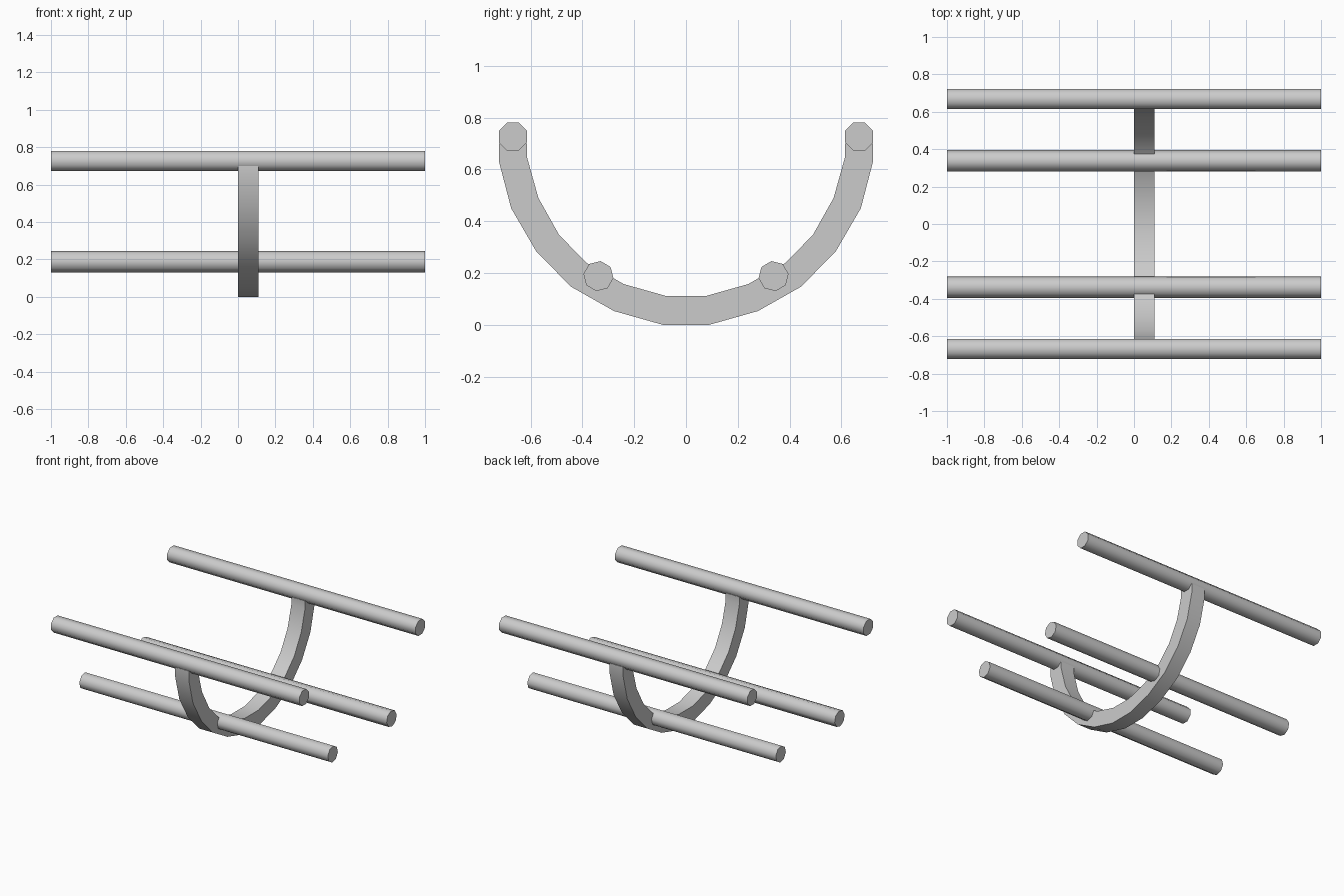
import bpy, bmesh, math

if "Cube" in bpy.data.objects:
    bpy.data.objects.remove(bpy.data.objects["Cube"])


def prism(name, profile, x0, x1):
    """Extrude a closed (y, z) profile along x, shaded smooth along its length."""
    bm = bmesh.new()
    face = bm.faces.new([bm.verts.new((x0, y, z)) for y, z in profile])
    out = bmesh.ops.extrude_face_region(bm, geom=[face], use_keep_orig=True)
    for v in out["geom"]:
        if isinstance(v, bmesh.types.BMVert):
            v.co.x = x1
    bmesh.ops.recalc_face_normals(bm, faces=bm.faces)
    mesh = bpy.data.meshes.new(name)
    bm.to_mesh(mesh)
    bm.free()
    ob = bpy.data.objects.new(name, mesh)
    bpy.context.collection.objects.link(ob)
    bpy.ops.object.select_all(action='DESELECT')
    ob.select_set(True)
    bpy.context.view_layer.objects.active = ob
    bpy.ops.object.shade_smooth_by_angle(angle=math.radians(50))
    return ob


def octagon(y, z, r, start, side):
    """Eight-sided section, mirrored in y by side."""
    angles = [math.radians(start + 45 * i) for i in range(8)]
    return [(side * (y + r * math.cos(a)), z + r * math.sin(a)) for a in angles]


# U-shaped cradle rib: half profiles mirrored across y = 0
outer = [(0.09, 0), (0.278, 0.053), (0.444, 0.147), (0.578, 0.283),
         (0.675, 0.45), (0.722, 0.63), (0.722, 0.70)]
inner = [(0.08, 0.112), (0.24, 0.157), (0.383, 0.238), (0.49, 0.347),
         (0.57, 0.49), (0.614, 0.648), (0.614, 0.70)]


def full(half):
    return [(-y, z) for y, z in reversed(half)] + half


prism("cradle_rib", full(outer) + full(inner)[::-1], 0.0, 0.11)

# Upper and lower rails on both sides
for side, label in ((-1, "front"), (1, "back")):
    prism(f"upper_rail_{label}", octagon(0.668, 0.726, 0.0585, 22.5, side), -1, 1)
    prism(f"lower_rail_{label}", octagon(0.338, 0.188, 0.0585, 8, side), -1, 1)
